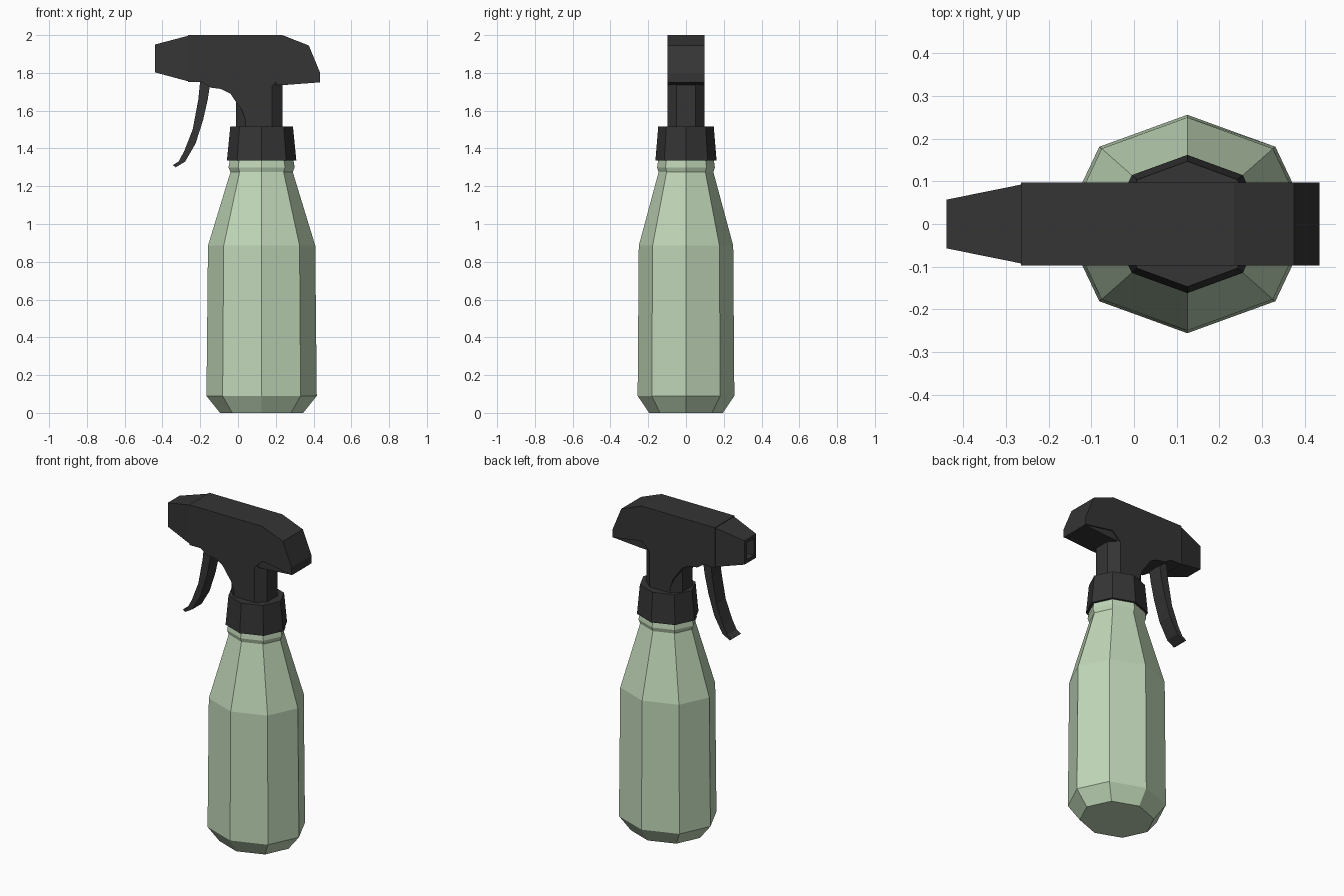
import bpy, bmesh, math

if "Cube" in bpy.data.objects:
    bpy.data.objects.remove(bpy.data.objects["Cube"])

CX = 0.125  # axis of bottle and cap


def material(name, rgb):
    m = bpy.data.materials.new(name)
    m.diffuse_color = (*rgb, 1)
    m.use_nodes = True
    m.node_tree.nodes["Principled BSDF"].inputs["Base Color"].default_value = m.diffuse_color
    return m


GREEN = material("green plastic", (0.53, 0.68, 0.48))
BLACK = material("black plastic", (0.035, 0.035, 0.035))


def finish(name, bm, mat):
    bmesh.ops.recalc_face_normals(bm, faces=bm.faces[:])
    me = bpy.data.meshes.new(name)
    bm.to_mesh(me)
    bm.free()
    me.materials.append(mat)
    ob = bpy.data.objects.new(name, me)
    bpy.context.collection.objects.link(ob)
    return ob


def loft(name, loops, mat):
    """Skin equal-length loops of points and cap both ends."""
    bm = bmesh.new()
    rings = [[bm.verts.new(p) for p in loop] for loop in loops]
    n = len(rings[0])
    for a, b in zip(rings, rings[1:]):
        for i in range(n):
            j = (i + 1) % n
            bm.faces.new((a[i], a[j], b[j], b[i]))
    bm.faces.new(rings[0])
    bm.faces.new(rings[-1])
    return finish(name, bm, mat)


def octagon(rx, ry, z):
    return [(CX + rx * math.cos(i * math.pi / 4), ry * math.sin(i * math.pi / 4), z)
            for i in range(8)]


def slab(name, profile, half, mat):
    """Side profile in x, z given thickness along y."""
    return loft(name, [[(x, y, z) for x, z in profile] for y in (-half, half)], mat)


def rect(x, half, z0, z1):
    return [(x, -half, z0), (x, half, z0), (x, half, z1), (x, -half, z1)]


# Bottle: slightly oval eight-sided body with neck bead
loft("bottle", [octagon(*r) for r in (
    (0.22, 0.195, 0), (0.292, 0.256, 0.09), (0.284, 0.25, 0.885),
    (0.165, 0.145, 1.275), (0.175, 0.153, 1.30), (0.168, 0.147, 1.34))], GREEN)

# Screw cap
loft("screw_cap", [octagon(0.184, 0.162, 1.335), octagon(0.166, 0.147, 1.515)], BLACK)

# Spray head with curved throat running into the stem
slab("spray_head", [
    (-0.265, 2.0), (0.235, 2.0), (0.375, 1.945), (0.435, 1.80), (0.435, 1.752),
    (0.235, 1.785), (0.18, 1.73), (0.18, 1.51), (0.04, 1.51), (0.04, 1.55),
    (0.02, 1.605), (-0.01, 1.645), (-0.04, 1.69), (-0.09, 1.715), (-0.145, 1.722),
    (-0.19, 1.752), (-0.265, 1.752)], 0.0975, BLACK)

# Chamfered stem
plan = [(-0.01, -0.05), (0.04, -0.097), (0.18, -0.097), (0.235, -0.05),
        (0.235, 0.05), (0.18, 0.097), (0.04, 0.097), (-0.01, 0.05)]
loft("stem", [[(x, y, z) for x, y in plan] for z in (1.51, 1.66)], BLACK)
loft("stem_top", [[(max(x, 0.04), y, z) for x, y in plan if x > 0]
                  for z in (1.66, 1.785)], BLACK)
slab("stem_front", [(-0.01, 1.66), (-0.01, 1.70), (0.05, 1.70), (0.05, 1.66)], 0.05, BLACK)

# Lower lip under the back of the head
slab("head_underside", [(0.20, 1.79), (0.434, 1.76), (0.434, 1.75), (0.235, 1.735),
                        (0.20, 1.735)], 0.09, BLACK)

# Tapered nozzle with recessed opening
loft("nozzle", [rect(-0.262, 0.093, 1.755, 1.997), rect(-0.44, 0.057, 1.803, 1.95),
                rect(-0.44, 0.035, 1.825, 1.928), rect(-0.39, 0.035, 1.825, 1.928)], BLACK)

# Curved trigger
slab("trigger", [
    (-0.20, 1.76), (-0.21, 1.66), (-0.24, 1.50), (-0.285, 1.385), (-0.315, 1.33),
    (-0.345, 1.312), (-0.33, 1.30), (-0.28, 1.33), (-0.225, 1.425), (-0.185, 1.55),
    (-0.16, 1.66), (-0.145, 1.76)], 0.045, BLACK)
